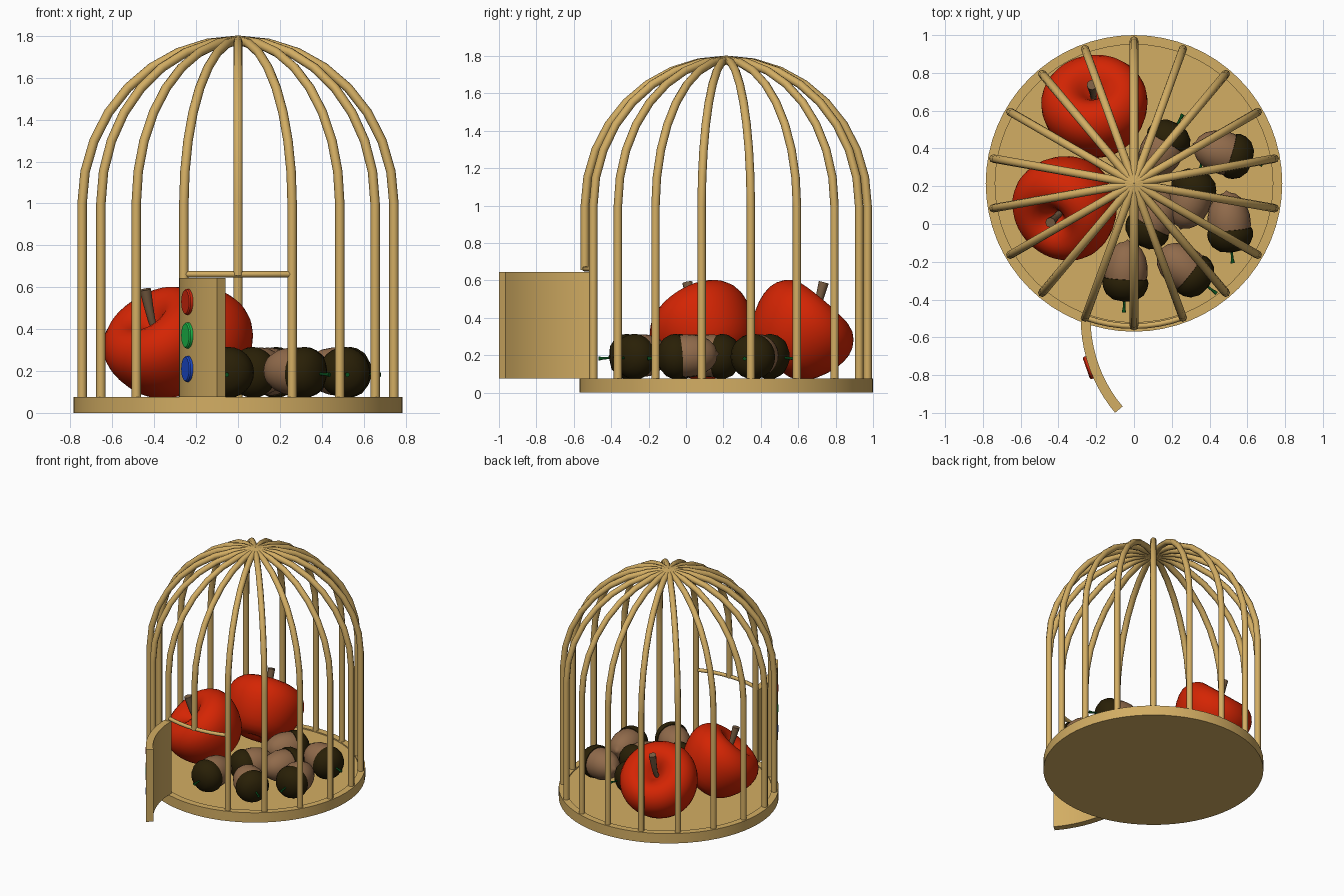
import bpy, bmesh
from math import sin, cos, radians, pi
from mathutils import Vector, Matrix

cube = bpy.data.objects.get("Cube")
if cube:
    bpy.data.objects.remove(cube)


def material(name, *rgb):
    m = bpy.data.materials.new(name)
    m.use_nodes = True
    m.diffuse_color = (*rgb, 1)
    m.node_tree.nodes["Principled BSDF"].inputs["Base Color"].default_value = (*rgb, 1)
    return m


WOOD = material("light_wood", .65, .42, .125)
RED = material("apple_red", .66, .018, .001)
STALK = material("stalk_brown", .19, .11, .055)
NUT = material("nut_brown", .28, .145, .07)
CAP = material("cap_dark_brown", .022, .014, .002)
STEM = material("stem_green", .003, .08, .013)
BUTTONS = [material("button_blue", .012, .07, .6),
           material("button_green", .012, .5, .07),
           material("button_red", .62, .02, .004)]

CENTRE = Vector((0, .215, 0))
FLOOR = .068
RIM = .077
BAR_R = .756
DOOR_TOP = .645


def finish(obj, angle=35):
    bpy.ops.object.select_all(action='DESELECT')
    obj.select_set(True)
    bpy.context.view_layer.objects.active = obj
    bpy.ops.object.shade_smooth_by_angle(angle=radians(angle))
    return obj


def mesh_object(name, bm, mat, matrix=None, angle=35):
    bmesh.ops.recalc_face_normals(bm, faces=bm.faces)
    me = bpy.data.meshes.new(name)
    bm.to_mesh(me)
    bm.free()
    me.materials.append(mat)
    obj = bpy.data.objects.new(name, me)
    bpy.context.collection.objects.link(obj)
    if matrix:
        obj.matrix_world = matrix
    return finish(obj, angle)


def lathe(name, profile, mat, matrix=None, steps=24, angle=35, subdivide=False):
    """Revolve (radius, height) points about z."""
    bm = bmesh.new()
    vs = [bm.verts.new((r, 0, z)) for r, z in profile]
    es = [bm.edges.new(p) for p in zip(vs, vs[1:])]
    bmesh.ops.spin(bm, geom=vs + es, cent=(0, 0, 0), axis=(0, 0, 1),
                   angle=2 * pi, steps=steps)
    bmesh.ops.remove_doubles(bm, verts=bm.verts, dist=1e-4)
    obj = mesh_object(name, bm, mat, matrix, angle)
    if subdivide:
        obj.modifiers.new("Smooth", 'SUBSURF').levels = 1
    return obj


def tubes(name, paths, radius, mat, matrix=None):
    """Round rods along point paths; a fourth coordinate scales the radius."""
    cu = bpy.data.curves.new(name, 'CURVE')
    cu.dimensions = '3D'
    cu.bevel_depth = radius
    cu.bevel_resolution = 2
    cu.use_fill_caps = True
    for path in paths:
        sp = cu.splines.new('POLY')
        sp.points.add(len(path) - 1)
        for p, co in zip(sp.points, path):
            p.co = (*co[:3], 1)
            p.radius = co[3] if len(co) > 3 else 1
    cu.materials.append(mat)
    obj = bpy.data.objects.new(name, cu)
    bpy.context.collection.objects.link(obj)
    if matrix:
        obj.matrix_world = matrix
    bpy.ops.object.select_all(action='DESELECT')
    obj.select_set(True)
    bpy.context.view_layer.objects.active = obj
    bpy.ops.object.convert(target='MESH')
    return finish(bpy.context.object, 50)


def aim(position, azimuth, tilt):
    """Place local z at a tilt from vertical, leaning toward an azimuth."""
    return (Matrix.Translation(position) @ Matrix.Rotation(radians(azimuth), 4, 'Z')
            @ Matrix.Rotation(radians(tilt), 4, 'Y'))


# Cage base with a slightly recessed floor
lathe("cage_base", [(0, 0), (.785, 0), (.785, RIM), (.735, RIM), (.735, FLOOR), (0, FLOOR)],
      WOOD, Matrix.Translation(CENTRE), steps=64)

# Domed bars; the front one stops above the doorway
bars = []
for i in range(18):
    a = radians(-90 + 20 * i)
    foot = DOOR_TOP + .01 if i == 0 else FLOOR - .01
    prof = [(BAR_R, foot)]
    for k in range(9):
        t = radians(90 / 8 * k)
        prof.append((BAR_R * cos(t), 1 + .78 * sin(t)))
    bars.append([(r * cos(a), r * sin(a), z) for r, z in prof])
tubes("cage_bars", bars, .0225, WOOD, Matrix.Translation(CENTRE))

# Doorway lintel between the neighbouring bars
lintel = [(BAR_R * cos(radians(a)), BAR_R * sin(radians(a)), DOOR_TOP + .017)
          for a in range(-110, -69, 5)]
tubes("door_lintel", [lintel], .0145, WOOD, Matrix.Translation(CENTRE))

# Curved door swung open
HINGE = Vector((.495, -.5, 0))


def door_point(radius, deg, z):
    return HINGE + Vector((radius * cos(radians(deg)), radius * sin(radians(deg)), z))


outline = [door_point(.777, 180 + 4 * i, RIM) for i in range(11)]
outline += [door_point(.725, 220 - 4 * i, RIM) for i in range(11)]
bm = bmesh.new()
face = bm.faces.new([bm.verts.new(p) for p in outline])
ext = bmesh.ops.extrude_face_region(bm, geom=[face])
bmesh.ops.translate(bm, vec=(0, 0, DOOR_TOP - RIM),
                    verts=[g for g in ext["geom"] if isinstance(g, bmesh.types.BMVert)])
mesh_object("cage_door", bm, WOOD)

# Round buttons on the outside of the door
for i, mat in enumerate(BUTTONS):
    lathe(mat.name, [(0, -.01), (.062, -.01), (.062, .012), (.056, .018), (0, .018)], mat,
          aim(door_point(.775, 199.5, .21 + .16 * i), 199.5, 90), steps=32)

# Apples, leaning over, with curved stalks
APPLE = [(0, -.18), (.05, -.212), (.12, -.222), (.2, -.178), (.262, -.07),
         (.29, .04), (.278, .125), (.22, .193), (.14, .21), (.075, .17),
         (.03, .11), (0, .085)]
for name, pos, az in (("front", (-.35, .1, .322), 225), ("back", (-.205, .607, .322), 98)):
    m = aim(pos, az, 41)
    lathe(name + "_apple", APPLE, RED, m, steps=28, angle=180, subdivide=True)
    root = m @ Vector((0, 0, .07))
    lean = Vector((cos(radians(az)), sin(radians(az)), 0))
    tubes(name + "_apple_stalk",
          [[(*root, .75), (*(root + lean * .04 + Vector((0, 0, .06))), .8),
            (*(root + lean * .062 + Vector((0, 0, .13))), 1),
            (*(root + lean * .085 + Vector((0, 0, .215))), 1.25)]], .022, STALK)

# Acorns lying on the floor: x, y of the cap rim and the direction the cap faces
NUT_SHAPE = [(0, .02), (.105, .02), (.114, -.03), (.113, -.08), (.1, -.13),
             (.076, -.172), (.045, -.198), (.014, -.207), (0, -.22)]
CAP_SHAPE = [(0, -.002), (.1, -.014), (.116, -.012), (.122, .008), (.118, .038),
             (.1, .074), (.062, .102), (0, .112)]
ACORNS = [(-.045, -.3, 267), (.305, -.265, -38), (.508, -.04, 275), (.52, .362, -17),
          (.175, .435, 60), (.312, .178, 72), (.078, -.015, 240)]
for i, (x, y, az) in enumerate(ACORNS, 1):
    m = aim((x, y, RIM + .117), az, 94)
    lathe(f"acorn_nut_{i}", NUT_SHAPE, NUT, m, angle=60)
    lathe(f"acorn_cap_{i}", CAP_SHAPE, CAP, m, angle=60)
    tubes(f"acorn_stem_{i}", [[(0, 0, .1, .8), (0, 0, .14, .8), (0, 0, .168, 1.4)]],
          .008, STEM, m)
